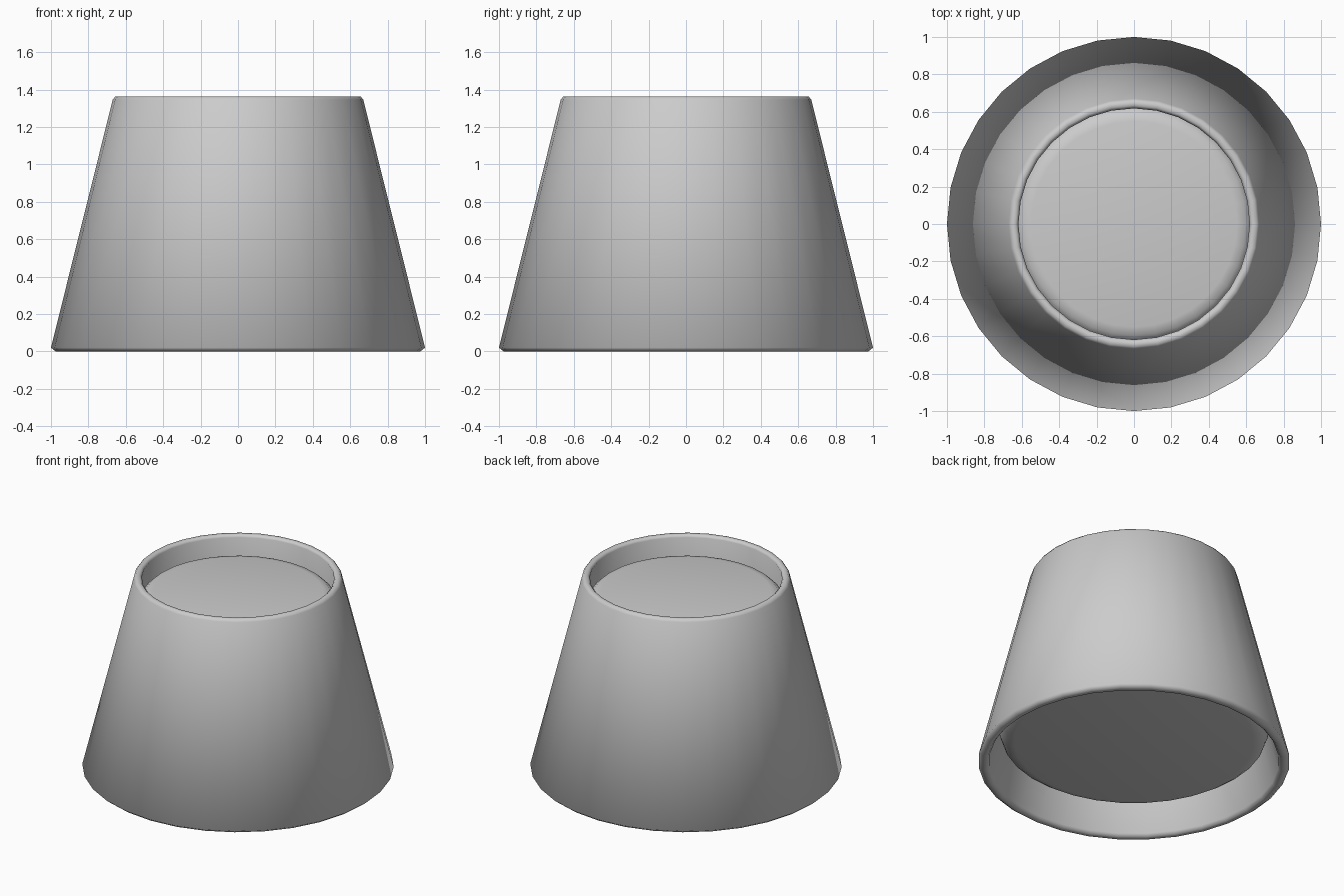
import bpy, bmesh, math

if "Cube" in bpy.data.objects:
    bpy.data.objects.remove(bpy.data.objects["Cube"])

SIDES = 32


def lathe(name, profile, closed):
    """Spin a (radius, height) profile; closed loops it, otherwise the ends are capped."""
    bm = bmesh.new()
    rings = [[bm.verts.new((r * math.cos(2 * math.pi * i / SIDES),
                            r * math.sin(2 * math.pi * i / SIDES), z))
              for i in range(SIDES)] for r, z in profile]
    pairs = list(zip(rings, rings[1:]))
    if closed:
        pairs.append((rings[-1], rings[0]))
    for a, b in pairs:
        for i in range(SIDES):
            j = (i + 1) % SIDES
            bm.faces.new((a[i], a[j], b[j], b[i]))
    if not closed:
        bm.faces.new(rings[0][::-1])
        bm.faces.new(rings[-1])
    bmesh.ops.recalc_face_normals(bm, faces=bm.faces[:])
    for f in bm.faces:
        f.smooth = True
    mesh = bpy.data.meshes.new(name)
    bm.to_mesh(mesh)
    bm.free()
    obj = bpy.data.objects.new(name, mesh)
    bpy.context.collection.objects.link(obj)
    return obj


# Open tapered shell with rounded rims
lathe("tapered_shell", [
    (0.93, 0.02), (0.945, 0.0), (0.975, 0.0), (1.0, 0.02),
    (0.67, 1.345), (0.657, 1.362), (0.632, 1.362), (0.618, 1.347)], True)

# Solid core with rounded edges filling the shell, set back from both rims
lathe("inner_core", [
    (0.77, 0.168), (0.81, 0.176), (0.845, 0.20), (0.865, 0.25),
    (0.645, 1.15), (0.625, 1.20), (0.595, 1.228), (0.55, 1.238)], False)
